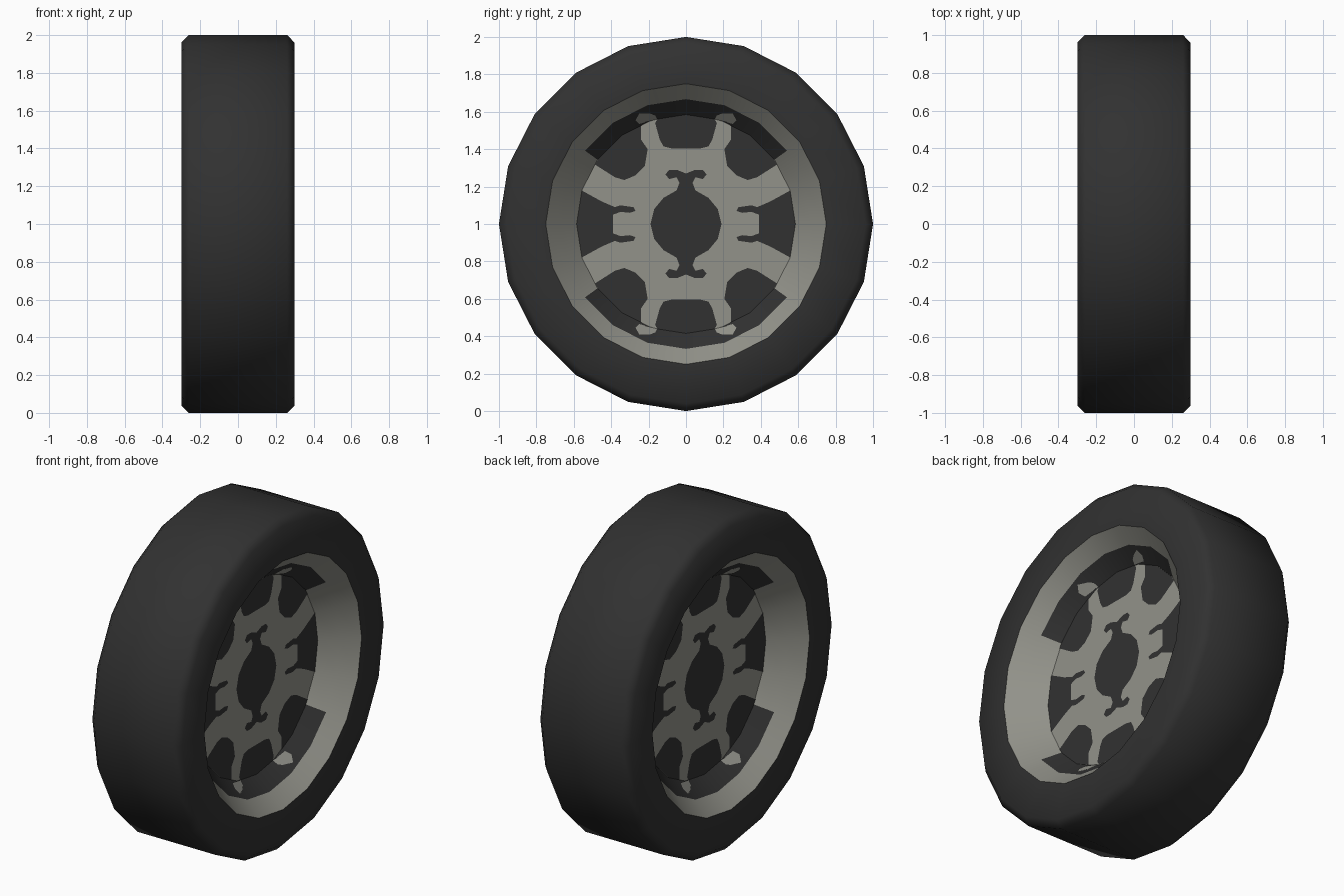
import bpy, bmesh
from math import sin, cos, pi, atan2, hypot

cube = bpy.data.objects.get("Cube")
if cube:
    bpy.data.objects.remove(cube, do_unlink=True)

SIDES = 20
STEP = 2 * pi / SIDES
DISC_X, DISC_R = 0.12, 0.585
LIP_X, LIP_R = 0.30, 0.75


def material(name, rgb):
    m = bpy.data.materials.new(name)
    m.use_nodes = True
    m.diffuse_color = (*rgb, 1)
    m.node_tree.nodes["Principled BSDF"].inputs["Base Color"].default_value = (*rgb, 1)
    return m


RUBBER = material("dark rubber", (0.031, 0.031, 0.031))
METAL = material("grey metal", (0.29, 0.29, 0.255))


def finish(name, bm, mats):
    mesh = bpy.data.meshes.new(name)
    bm.to_mesh(mesh)
    bm.free()
    for m in mats:
        mesh.materials.append(m)
    obj = bpy.data.objects.new(name, mesh)
    bpy.context.collection.objects.link(obj)
    return obj


def lathe(bm, profile, side=1, colour=lambda ring, a: 0):
    """Turn (x, radius) points around the axle."""
    rings = [[bm.verts.new((side * x, side * r * sin(k * STEP), 1 + r * cos(k * STEP)))
              for k in range(SIDES)] for x, r in profile]
    for i in range(len(rings) - 1):
        for k in range(SIDES):
            n = (k + 1) % SIDES
            f = bm.faces.new((rings[i][k], rings[i][n], rings[i + 1][n], rings[i + 1][k]))
            f.smooth = True
            f.material_index = colour(i, (k + 0.5) * STEP)
    return rings


def plate(bm, points, side, on_disc=True):
    """Thin sheet laid on the disc, or on the sloping rim around it."""
    verts = []
    for y, z in points:
        a, r = atan2(y, z), hypot(y, z)
        flat = cos(STEP / 2) / cos(a % STEP - STEP / 2)   # facet radius factor
        x = DISC_X + 0.003
        if on_disc:
            k = min(1, DISC_R * flat / r) if r else 1
        else:
            k = 1
            x += max(0, r / flat - DISC_R) * (LIP_X - DISC_X) / (LIP_R - DISC_R) + 0.002
        verts.append(bm.verts.new((side * x, side * y * k, 1 + z * k)))
    f = bm.faces.new(verts)
    f.normal_update()
    if f.normal.x * side < 0:
        f.normal_flip()


def mirror_y(half):
    return half + [(-y, z) for y, z in reversed(half) if y]


# Tyre with chamfered shoulders
bm = bmesh.new()
lathe(bm, [(0.3, 0.75), (0.3, 0.96), (0.26, 1), (-0.26, 1), (-0.3, 0.96), (-0.3, 0.75)])
finish("tyre", bm, [RUBBER])

# Window outlines as (y, z) from the wheel centre
top_window = mirror_y([(0, 0.59), (0.16, 0.59), (0.165, 0.54), (0.14, 0.45),
                       (0.12, 0.415), (0.08, 0.405), (0, 0.405)])
corner_window = [(0.25, 0.55), (0.24, 0.45), (0.205, 0.40), (0.22, 0.31), (0.27, 0.26),
                 (0.33, 0.235), (0.38, 0.25), (0.49, 0.32), (0.48, 0.36), (0.42, 0.42),
                 (0.345, 0.48)]
side_half = [(0.59, 0), (0.56, 0.18), (0.45, 0.12), (0.38, 0.09), (0.35, 0.10),
             (0.28, 0.09), (0.27, 0.07), (0.30, 0.06), (0.35, 0.065), (0.39, 0.05), (0.39, 0)]
side_window = side_half + [(y, -z) for y, z in reversed(side_half) if z]
hub_quarter = [(0, 0.27), (0.05, 0.29), (0.09, 0.29), (0.11, 0.265), (0.09, 0.24),
               (0.05, 0.25), (0.035, 0.22), (0.05, 0.18), (0.12, 0.14), (0.17, 0.08), (0.19, 0)]
hub = mirror_y(hub_quarter + [(y, -z) for y, z in reversed(hub_quarter) if z])
spoke_end = [(0.155, 0.56), (0.25, 0.535), (0.27, 0.555), (0.25, 0.59), (0.19, 0.59), (0.165, 0.58)]

for side, label in ((1, "left"), (-1, "right")):
    # Sloping rim, dark near the disc at top and bottom
    bm = bmesh.new()
    mid = (DISC_X + 0.5 * (LIP_X - DISC_X), DISC_R + 0.5 * (LIP_R - DISC_R))
    lathe(bm, [(DISC_X, DISC_R), mid, (LIP_X, LIP_R)], side,
          lambda ring, a: int(ring == 0 and abs(cos(a)) > cos(0.3 * pi)))
    finish(label + "_rim", bm, [METAL, RUBBER])

    # Flat wheel disc
    bm = bmesh.new()
    bm.faces.new([bm.verts.new((side * DISC_X, -side * DISC_R * sin(k * STEP),
                                1 + DISC_R * cos(k * STEP))) for k in range(SIDES)])
    finish(label + "_disc", bm, [METAL])

    # Dark hub and openings between the spokes
    bm = bmesh.new()
    plate(bm, hub, side)
    for s in (1, -1):
        plate(bm, [(y, s * z) for y, z in top_window], side)
        plate(bm, [(s * y, z) for y, z in side_window], side)
        for t in (1, -1):
            plate(bm, [(s * y, t * z) for y, z in corner_window], side)
    finish(label + "_openings", bm, [RUBBER])

    # Spoke ends running onto the rim
    bm = bmesh.new()
    for s in (1, -1):
        for t in (1, -1):
            plate(bm, [(s * y, t * z) for y, z in spoke_end], side, False)
    finish(label + "_spoke_ends", bm, [METAL])
